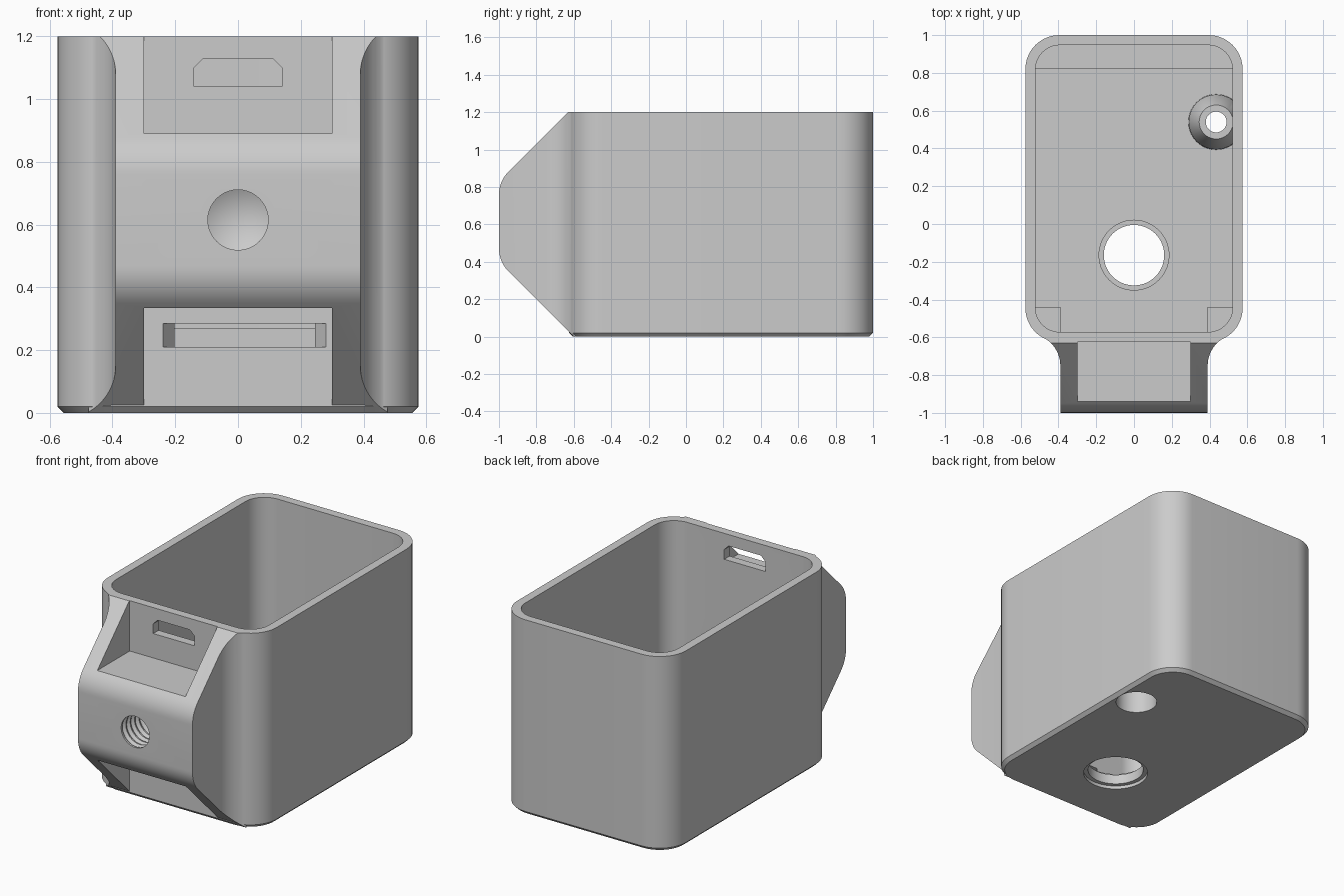
import bpy, bmesh, math
from math import cos, sin, pi, radians

cube = bpy.data.objects.get("Cube")
if cube:
    bpy.data.objects.remove(cube, do_unlink=True)

grey = bpy.data.materials.new("plain grey")
grey.use_nodes = True
COLOUR = (0.6, 0.6, 0.6, 1)
grey.diffuse_color = COLOUR
grey.node_tree.nodes["Principled BSDF"].inputs["Base Color"].default_value = COLOUR


def finish(name, bm):
    bmesh.ops.recalc_face_normals(bm, faces=bm.faces)
    mesh = bpy.data.meshes.new(name)
    bm.to_mesh(mesh)
    bm.free()
    mesh.materials.append(grey)
    ob = bpy.data.objects.new(name, mesh)
    bpy.context.collection.objects.link(ob)
    return ob


def prism(name, outline, axis, lo, hi):
    """Extrude a 2D outline along x, y or z."""
    place = {"x": lambda a, b, t: (t, a, b),
             "y": lambda a, b, t: (a, t, b),
             "z": lambda a, b, t: (a, b, t)}[axis]
    bm = bmesh.new()
    rings = [[bm.verts.new(place(a, b, t)) for a, b in outline] for t in (lo, hi)]
    for ring in rings:
        bm.faces.new(ring)
    n = len(outline)
    for i in range(n):
        j = (i + 1) % n
        bm.faces.new((rings[0][i], rings[0][j], rings[1][j], rings[1][i]))
    return finish(name, bm)


def block(name, x0, x1, y0, y1, z0, z1):
    return prism(name, [(x0, y0), (x1, y0), (x1, y1), (x0, y1)], "z", z0, z1)


def arc(cx, cy, r, start, end, steps=12):
    angles = [radians(start + (end - start) * i / steps) for i in range(steps + 1)]
    return [(cx + r * cos(a), cy + r * sin(a)) for a in angles]


def rounded(x, y0, y1, r):
    return (arc(x - r, y0 + r, r, -90, 0) + arc(x - r, y1 - r, r, 0, 90)
            + arc(r - x, y1 - r, r, 90, 180) + arc(r - x, y0 + r, r, 180, 270))


def turned(name, profile, origin, axis="z", n=40):
    """Solid of revolution from (radius, height) pairs; radius 0 makes a tip."""
    ox, oy, oz = origin
    bm = bmesh.new()
    rings = []
    for r, h in profile:
        ring = []
        for i in range(n if r else 1):
            a, b = r * cos(2 * pi * i / n), r * sin(2 * pi * i / n)
            p = (ox + a, oy + b, oz + h) if axis == "z" else (ox + a, oy + h, oz + b)
            ring.append(bm.verts.new(p))
        rings.append(ring)
    for low, high in zip(rings, rings[1:]):
        for i in range(n):
            j = (i + 1) % n
            if len(high) == 1:
                bm.faces.new((low[i], low[j], high[0]))
            else:
                bm.faces.new((low[i], low[j], high[j], high[i]))
    for ring in (rings[0], rings[-1]):
        if len(ring) > 1:
            bm.faces.new(ring)
    return finish(name, bm)


def combine(target, tool, operation="DIFFERENCE"):
    mod = target.modifiers.new("combine", "BOOLEAN")
    mod.operation, mod.object, mod.solver = operation, tool, "EXACT"
    graph = bpy.context.evaluated_depsgraph_get()
    mesh = bpy.data.meshes.new_from_object(target.evaluated_get(graph))
    target.modifiers.clear()
    target.data = mesh
    bpy.data.objects.remove(tool, do_unlink=True)


FRONT, BACK, SIDE, TOP, FLOOR = -0.625, 1.0, 0.575, 1.2, 0.1
WALL = 0.053

# Outer shell with a small chamfer round the base
body = prism("case_body", rounded(SIDE, FRONT, BACK, 0.18), "z", 0, TOP)
bm = bmesh.new()
bm.from_mesh(body.data)
rim = [e for e in bm.edges if all(v.co.z < 0.001 for v in e.verts)]
bmesh.ops.bevel(bm, geom=rim, offset=0.02, segments=1, affect="EDGES")
bm.to_mesh(body.data)
bm.free()

# Front mount: flared plan, trimmed to a side profile with rounded slopes
half = [(0.39, -1.1)] + arc(0.558, -0.75, 0.168, 180, 119) + [(0.45, -0.54)]
plan = half + [(-x, y) for x, y in reversed(half)]
mount = prism("front_mount", plan, "z", 0, TOP)
R = 0.17
side = ([(-0.5, 0), (-0.6, 0)] + arc(R - 1, 0.47, R, 225, 180, 8)
        + arc(R - 1, 0.76, R, 180, 135, 8) + [(-0.63, TOP), (-0.5, TOP)])
combine(mount, prism("mount_profile", side, "x", -0.8, 0.8), "INTERSECT")
combine(body, mount, "UNION")

# Inner space, leaving a back ledge, front corner posts and a cable boss
IX, IY0, IY1 = SIDE - WALL, FRONT + WALL, BACK - WALL
space = prism("inner_space", rounded(IX, IY0, IY1, 0.13), "z", FLOOR, 1.4)
LEDGE = 0.27
combine(space, block("back_ledge", -0.7, 0.7, 0.82, 1.1, 0, LEDGE))
for s in (-1, 1):
    a, b = sorted((s * 0.39, s * 0.7))
    combine(space, block("corner_post", a, b, -0.8, -0.44, 0, LEDGE))
HOLE = (0.435, 0.54, 0)
combine(space, turned("boss", [(0.15, 0.02), (0.145, 0.16), (0.09, 0.28)], HOLE))
combine(body, space)

# Recesses above and below the mounting hole
combine(body, block("upper_recess", -0.3, 0.3, -1.2, FRONT, 0.89, 1.4))
combine(body, block("lower_recess", -0.3, 0.3, -1.2, FRONT, -0.1, 0.335))

# Socket opening with clipped upper corners
socket = [(-0.14, 1.04), (0.14, 1.04), (0.14, 1.1), (0.11, 1.13), (-0.11, 1.13), (-0.14, 1.1)]
combine(body, prism("socket_opening", socket, "y", -0.7, -0.5))

# Lower slot with slanted ends
slot = [(-0.25, -0.64), (0.29, -0.64), (0.235, -0.555), (-0.19, -0.555)]
combine(body, prism("lower_slot", slot, "z", 0.21, 0.285))

# Threaded blind hole ending in a cone
thread = [(0.096, -0.1)]
for i in range(7):
    y = 0.012 + i * 0.042
    thread += [(0.096, y), (0.112, y + 0.014), (0.112, y + 0.02), (0.096, y + 0.034)]
thread += [(0.096, 0.31), (0, 0.36)]
combine(body, turned("threaded_hole", thread, (0, -1, 0.615), "y"))

# Large floor hole with a stepped rim on both faces
rim_hole = [(0.185, -0.1), (0.185, 0.02), (0.16, 0.02), (0.16, 0.08), (0.185, 0.08), (0.185, 0.2)]
combine(body, turned("floor_hole", rim_hole, (0, -0.165, 0), n=56))

# Cable hole: wide bore below, narrow outlet through the boss
bore = [(0.118, -0.1), (0.118, 0.17), (0.055, 0.23), (0.055, 0.4)]
combine(body, turned("cable_bore", bore, HOLE))

bpy.ops.object.select_all(action="DESELECT")
body.select_set(True)
bpy.context.view_layer.objects.active = body
bpy.ops.object.shade_smooth_by_angle(angle=radians(30))
